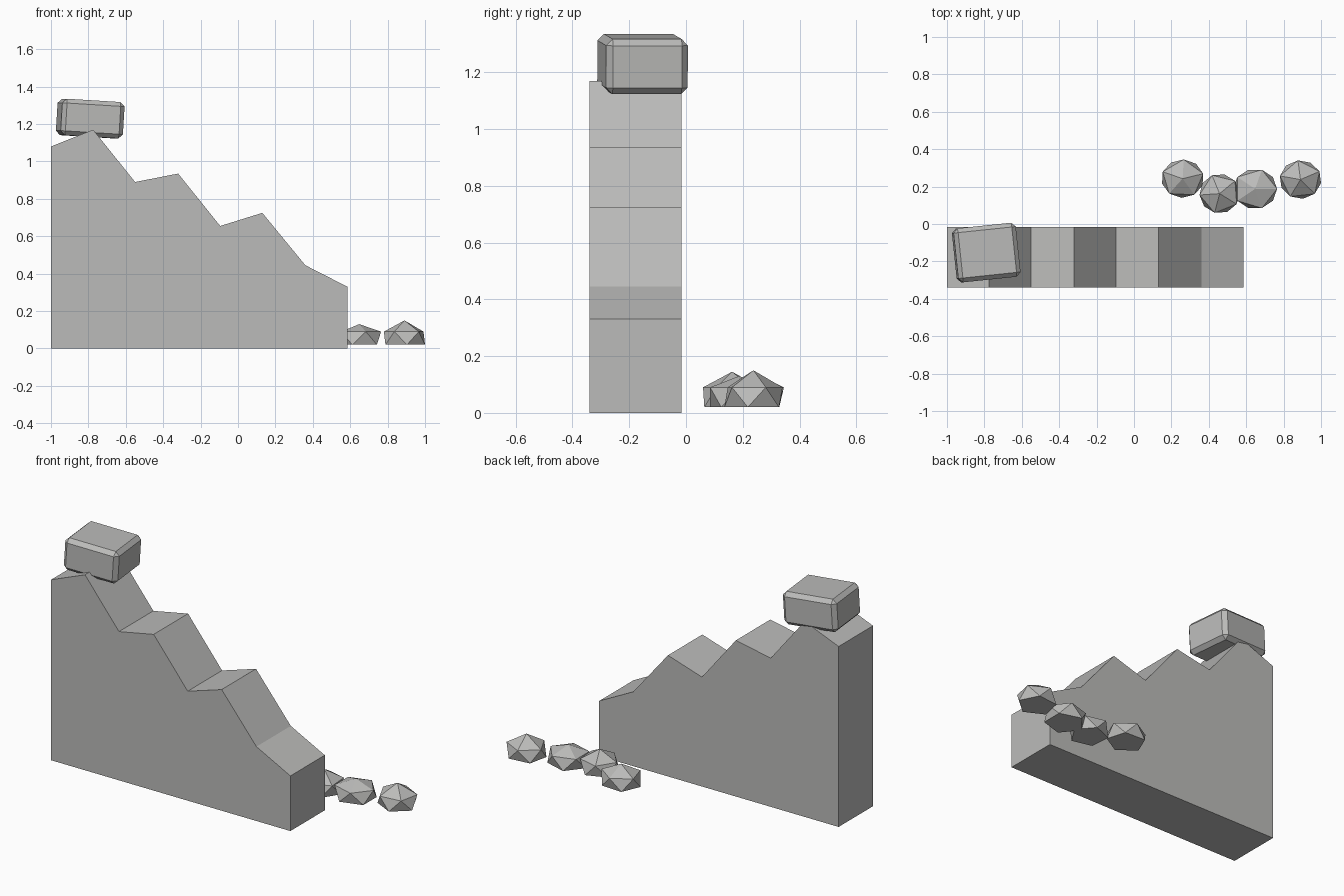
import bpy, bmesh
from math import radians
from mathutils import Matrix

cube = bpy.data.objects.get("Cube")
if cube:
    bpy.data.objects.remove(cube, do_unlink=True)

stone = bpy.data.materials.new("grey_stone")
stone.use_nodes = True
colour = (0.5, 0.5, 0.49, 1)
stone.diffuse_color = colour
stone.node_tree.nodes["Principled BSDF"].inputs["Base Color"].default_value = colour


def finish(name, bm):
    """Turn a bmesh into a flat shaded stone object."""
    bmesh.ops.recalc_face_normals(bm, faces=bm.faces)
    mesh = bpy.data.meshes.new(name)
    bm.to_mesh(mesh)
    bm.free()
    mesh.materials.append(stone)
    obj = bpy.data.objects.new(name, mesh)
    bpy.context.collection.objects.link(obj)
    return obj


# Broken wall: jagged profile extruded through its thickness
FRONT, BACK = -0.34, -0.015
profile = [(-1, 0), (-1, 1.08), (-0.775, 1.17), (-0.55, 0.89), (-0.32, 0.935),
           (-0.095, 0.655), (0.13, 0.725), (0.36, 0.445), (0.585, 0.33), (0.585, 0)]
bm = bmesh.new()
face = bm.faces.new([bm.verts.new((x, FRONT, z)) for x, z in profile])
side = bmesh.ops.extrude_face_region(bm, geom=[face])
bmesh.ops.translate(bm, vec=(0, BACK - FRONT, 0),
                    verts=[g for g in side["geom"] if isinstance(g, bmesh.types.BMVert)])
# the extrusion keeps the starting face, so the prism is closed
if face.is_valid is False or len(bm.faces) < len(profile) + 2:
    bmesh.ops.holes_fill(bm, edges=[e for e in bm.edges if e.is_boundary])
finish("broken_wall", bm)

# Loose block tilted on the wall's peak
bm = bmesh.new()
bmesh.ops.create_cube(bm, size=1, matrix=Matrix.Diagonal((0.335, 0.29, 0.195, 1)))
block = finish("loose_block", bm)
block.location = (-0.79, -0.153, 1.229)
block.rotation_euler = (0, radians(3.5), radians(6))
bevel = block.modifiers.new("chamfer", "BEVEL")
bevel.width = 0.023
bevel.segments = 1


def rock(name, x_range, y_range, top, turn):
    """Icosahedron pebble with a flattened base, fitted to its footprint."""
    bm = bmesh.new()
    bmesh.ops.create_icosphere(bm, subdivisions=1, radius=1,
                               matrix=Matrix.Rotation(radians(turn), 4, "Z"))
    for v in bm.verts:
        if v.co.z > 0.9:
            v.co.z = top
        else:
            v.co.z = 0.09 if v.co.z > 0 else 0.02
    for axis, (low, high) in enumerate((x_range, y_range)):
        values = [v.co[axis] for v in bm.verts]
        start, span = min(values), max(values) - min(values)
        for v in bm.verts:
            v.co[axis] = low + (v.co[axis] - start) / span * (high - low)
    return finish(name, bm)


# Fallen rubble behind the wall
rock("rubble_1", (0.15, 0.37), (0.14, 0.345), 0.14, 15)
rock("rubble_2", (0.35, 0.565), (0.06, 0.265), 0.145, 40)
rock("rubble_3", (0.53, 0.765), (0.085, 0.29), 0.13, 0)
rock("rubble_4", (0.78, 1.0), (0.135, 0.34), 0.15, 25)
